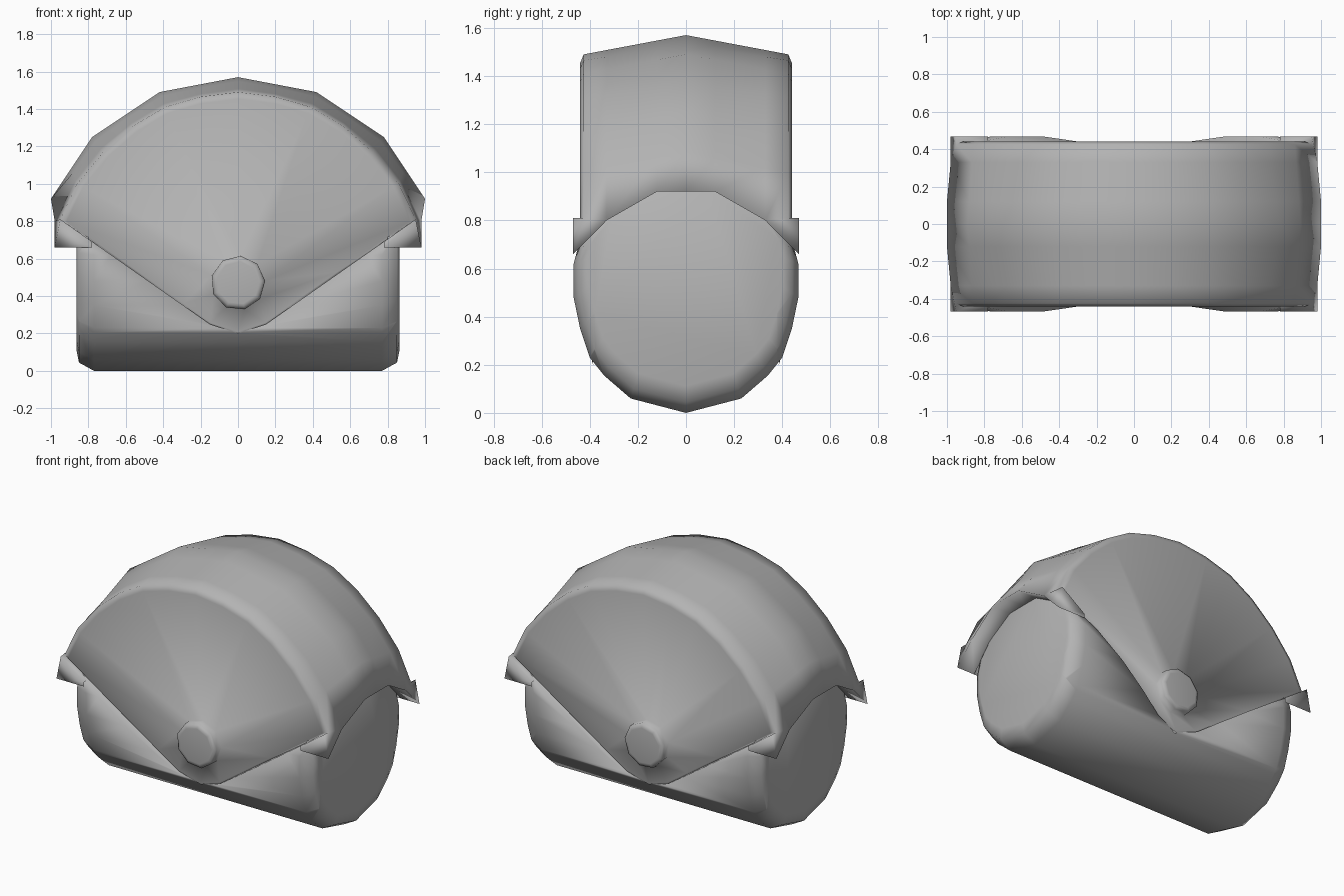
import bpy, bmesh, math

if "Cube" in bpy.data.objects:
    bpy.data.objects.remove(bpy.data.objects["Cube"])

grey = bpy.data.materials.new("mid_grey")
grey.diffuse_color = (.45, .45, .45, 1)
grey.use_nodes = True
grey.node_tree.nodes["Principled BSDF"].inputs["Base Color"].default_value = grey.diffuse_color


def make(name, quads):
    """Smooth object from a list of coordinate polygons, welded together."""
    bm = bmesh.new()
    for q in quads:
        bm.faces.new([bm.verts.new(p) for p in q])
    bmesh.ops.remove_doubles(bm, verts=bm.verts, dist=0.0005)
    bmesh.ops.dissolve_degenerate(bm, edges=bm.edges, dist=0.0005)
    bmesh.ops.recalc_face_normals(bm, faces=bm.faces)
    me = bpy.data.meshes.new(name)
    bm.to_mesh(me)
    bm.free()
    me.materials.append(grey)
    me.shade_smooth()
    ob = bpy.data.objects.new(name, me)
    bpy.context.collection.objects.link(ob)
    return ob


def loft(rings, closed=True):
    out = []
    for a, b in zip(rings, rings[1:]):
        n = len(a)
        for i in range(n if closed else n - 1):
            j = (i + 1) % n
            out.append([a[i], a[j], b[j], b[i]])
    return out


def mirrored(quads, axis):
    def flip(p):
        p = list(p)
        p[axis] = -p[axis]
        return tuple(p)
    return quads + [[flip(p) for p in reversed(q)] for q in quads]


# Lower barrel with rounded ends
half = [(0, 0), (.23, .06), (.34, .155), (.4, .23), (.44, .35), (.467, .48),
        (.467, .62), (.44, .72), (.36, .81), (.2, .915), (.1, .95), (0, .955)]
section = half + [(-y, z) for y, z in reversed(half[1:-1])]
rings = []
for x, s in [(-.864, .86), (-.85, .945), (-.77, 1), (.77, 1), (.85, .945), (.864, .86)]:
    rings.append([(x, y * s, .8 + (z - .8) * s) for y, z in section])
body = make("lower_body", loft(rings) + [rings[0][::-1], rings[-1]])

# V-shaped opening cut into the barrel front and back
vee = [(0, .2), (.15, .25), (.8, .705), (.8, 1.3), (-.8, 1.3), (-.8, .705), (-.15, .25)]
front, back = ([(x, y, z) for x, z in vee] for y in (-.8, .8))
cutter = make("opening_cutter", loft([front, back]) + [front[::-1], back])
cutter.hide_render = True
mod = body.modifiers.new("opening", 'BOOLEAN')
mod.operation = 'DIFFERENCE'
mod.object = cutter
mod.solver = 'EXACT'
bpy.context.view_layer.objects.active = body
bpy.ops.object.modifier_apply(modifier=mod.name)
bpy.data.objects.remove(cutter)

# Keep only a narrow ledge of the cut, leaving the barrel hollow
bm = bmesh.new()
bm.from_mesh(body.data)
for y in (-.38, .38):
    bmesh.ops.bisect_plane(bm, geom=bm.verts[:] + bm.edges[:] + bm.faces[:],
                           plane_co=(0, y, 0), plane_no=(0, 1, 0))
inside = []
for f in bm.faces:
    c = f.calc_center_median()
    wall = abs(f.normal.x) > .95 and abs(c.x) < .81
    if wall or (abs(c.y) < .38 and abs(c.x) < .79 and f.normal.z > .3):
        inside.append(f)
bmesh.ops.delete(bm, geom=inside, context='FACES')
bm.to_mesh(body.data)
bm.free()
body.data.shade_smooth()

# Domed cover: ridge line blended to the lower front/back edge line
ridge = [(0, 1.57), (.21, 1.53), (.42, 1.49), (.6, 1.37), (.78, 1.25), (.89, 1.085), (1, .92)]
edge = [(0, 1.49), (.2, 1.465), (.39, 1.41), (.56, 1.31), (.72, 1.17), (.86, 1.0), (.95, .81)]
EDGE_Y = .425
rim = [(0, (1, .92)), (.12, (1, .92)), (.33, (.98, .80)), (EDGE_Y, (.95, .81))]
rows = []
for y, end in rim:
    t = y / EDGE_Y
    row = [(a[0] + (b[0] - a[0]) * t, -y, a[1] + (b[1] - a[1]) * t)
           for a, b in zip(ridge, edge)]
    row[-1] = (end[0], -y, end[1])
    rows.append(row)
cover = loft(rows, closed=False)

# Overhanging corner tabs
A, B = (.78, -.469, .66), (.98, -.469, .66)
C, D = (.95, -.469, .81), (.78, -.469, .69)
E, F = (.98, -.33, .80), (.95, -EDGE_Y, .81)
cover += [[A, B, C, D], [B, E, F, C], [D, C, F, (.78, -.41, .69)]]

# Underside flange from the scalloped rim in to the barrel ends
lower = [(x, -y, z) for y, (x, z) in rim[:3]] + [B]
cover += loft([lower, [(.85, y, z) for x, y, z in lower]], closed=False)
cover = mirrored(cover, 0)

# Flaps: outline drawn in to the button base, then the raised button
CZ, N = .47, 9


def ring(r, y):
    return [(r * math.sin(math.tau * i / N + .1), y, CZ + r * math.cos(math.tau * i / N + .1))
            for i in range(N)]


base = ring(.147, -.38)
button = [base, ring(.145, -.425), ring(.128, -.437), ring(.115, -.439)]
right = [(x, -EDGE_Y, z) for x, z in edge]
right += [(.55, -.415, .53), (.3, -.403, .355), (.15, -.395, .25), (0, -.385, .2)]
outline = right + [(-x, y, z) for x, y, z in reversed(right[1:-1])]
lip, inner = [], []
for x, y, z in outline:
    s = .965
    lip.append((x * s, -.44 if z > .8 else y - .004, CZ + (z - CZ) * s))
    turn = math.atan2(x, z - CZ)
    inner.append(base[round((turn - .1) * N / math.tau) % N])
for a in range(len(outline)):
    b = (a + 1) % len(outline)
    cover.append([outline[a], outline[b], lip[b], lip[a]])
    cover.append([lip[a], lip[b], inner[b]] + ([inner[a]] if inner[a] != inner[b] else []))
cover += loft(button) + [button[-1]]
make("domed_cover_with_flaps_and_buttons", mirrored(cover, 1))
